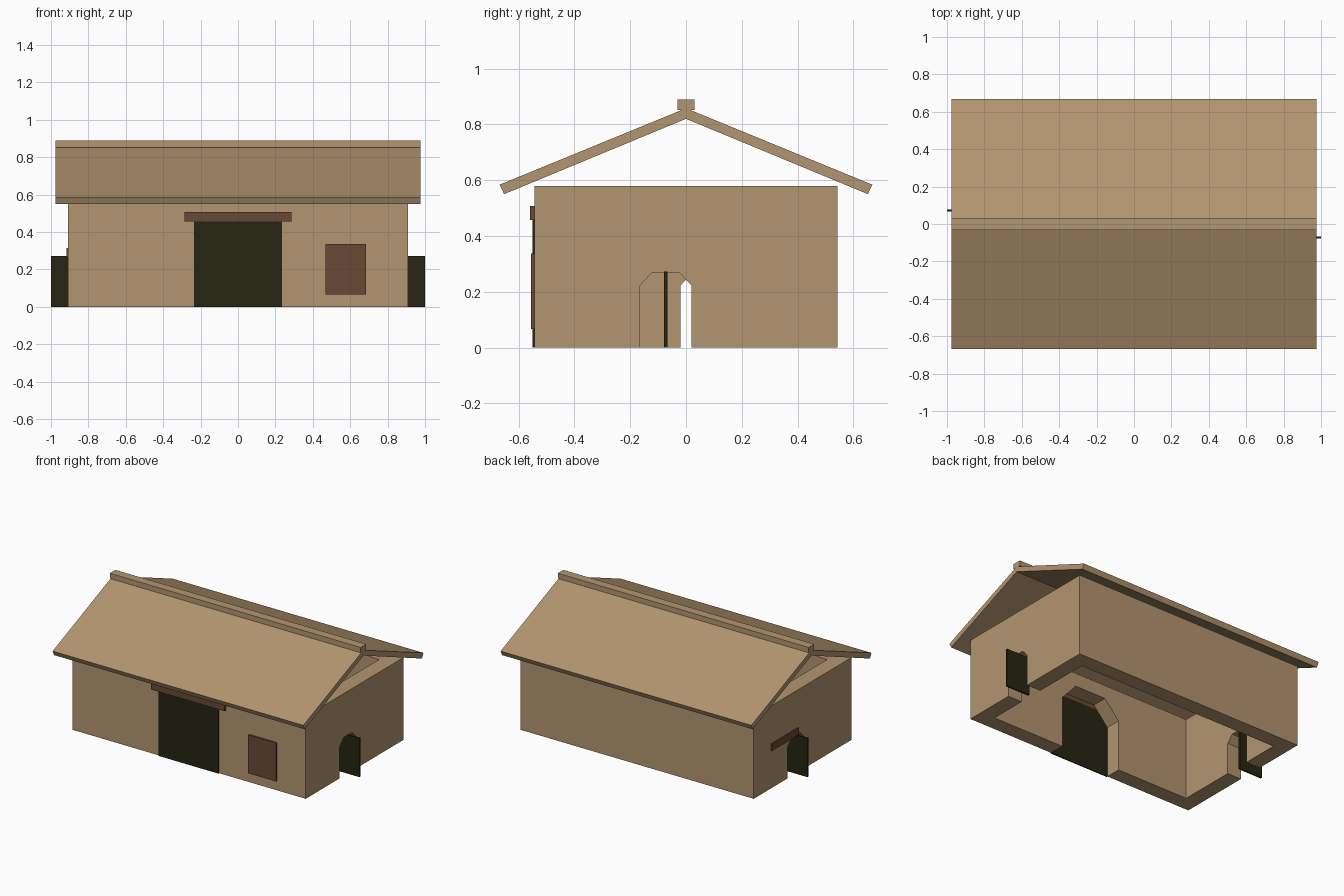
import bpy
import bmesh
from mathutils import Matrix, Vector

cube = bpy.data.objects.get("Cube")
if cube:
    bpy.data.objects.remove(cube, do_unlink=True)


def material(name, rgb):
    mat = bpy.data.materials.new(name)
    mat.use_nodes = True
    colour = (*rgb, 1)
    mat.diffuse_color = colour
    mat.node_tree.nodes["Principled BSDF"].inputs["Base Color"].default_value = colour
    return mat


SAND = material("sand plaster", (0.45, 0.30, 0.16))
BROWN = material("brown wood", (0.14, 0.065, 0.036))
DARK = material("dark wood", (0.019, 0.018, 0.006))

LENGTH, DEPTH, HEIGHT, THICK = 0.908, 0.543, 0.58, 0.11   # half length, half depth
ROOF = 0.977                                              # half roof length


def extrude(name, outline, depth, matrix, mat):
    """Extrude a flat outline along its local +z and place it with a matrix."""
    bm = bmesh.new()
    face = bm.faces.new([bm.verts.new((u, v, 0)) for u, v in outline])
    grown = bmesh.ops.extrude_face_region(bm, geom=[face])
    verts = [g for g in grown["geom"] if isinstance(g, bmesh.types.BMVert)]
    bmesh.ops.translate(bm, vec=(0, 0, depth), verts=verts)
    bmesh.ops.recalc_face_normals(bm, faces=bm.faces)
    bm.transform(matrix)
    mesh = bpy.data.meshes.new(name)
    bm.to_mesh(mesh)
    bm.free()
    mesh.materials.append(mat)
    obj = bpy.data.objects.new(name, mesh)
    bpy.context.collection.objects.link(obj)
    return obj


def box(name, low, high, mat):
    (x0, y0, z0), (x1, y1, z1) = low, high
    outline = [(x0, y0), (x1, y0), (x1, y1), (x0, y1)]
    return extrude(name, outline, z1 - z0, Matrix.Translation((0, 0, z0)), mat)


def frame(u, v, origin):
    """Matrix whose local x and y run along u and v."""
    u, v = Vector(u), Vector(v)
    m = Matrix((u, v, u.cross(v))).transposed().to_4x4()
    m.translation = origin
    return m


def wall_outline(half, centre=0, width=0, spring=0, top=0):
    """Wall seen flat, with an optional chamfered archway rising from the ground."""
    pts = [(-half, 0), (-half, HEIGHT), (half, HEIGHT), (half, 0)]
    if width:
        arch = [(width, 0), (width, spring), (width * 0.52, top)]
        pts += [(centre + a, z) for a, z in arch]
        pts += [(centre - a, z) for a, z in reversed(arch)]
    return pts


# Long walls, the front one with the wide archway
UP = (0, 0, 1)
extrude("front_wall", wall_outline(LENGTH, 0, 0.234, 0.36, 0.485), THICK,
        frame((-1, 0, 0), UP, (0, -DEPTH, 0)), SAND)
extrude("back_wall", wall_outline(LENGTH), THICK,
        frame((1, 0, 0), UP, (0, DEPTH, 0)), SAND)

# End walls with small archways, and doors standing open in them
SIDE_Y, SIDE_W = 0.0725, 0.0925
for side, s in (("left", 1), ("right", -1)):
    outline = wall_outline(DEPTH - THICK, -SIDE_Y, SIDE_W, 0.222, 0.27)
    extrude(f"{side}_end_wall", outline, THICK,
            frame((0, s, 0), UP, (s * (LENGTH - THICK), 0, 0)), SAND)
    x, y = s * LENGTH, -s * SIDE_Y
    box(f"{side}_door", (x - SIDE_W, y - 0.006, 0), (x + SIDE_W, y + 0.006, 0.273), DARK)

# Front door, lintels and shutter
box("front_door", (-0.234, -DEPTH - 0.008, 0), (0.234, -DEPTH, 0.457), DARK)
box("front_lintel", (-0.287, -DEPTH - 0.016, 0.457), (0.287, -DEPTH, 0.508), BROWN)
box("window_shutter", (0.468, -DEPTH - 0.012, 0.067), (0.685, -DEPTH, 0.337), BROWN)
box("right_lintel", (-LENGTH - 0.008, 0.05, 0.265), (-LENGTH, 0.35, 0.315), BROWN)

# Roof slopes and ridge cap, extruded along the length
for name, s in (("front_roof", -1), ("back_roof", 1)):
    slope = [(0, 0.82), (s * 0.652, 0.55), (s * 0.668, 0.584), (0, 0.858)]
    extrude(name, slope, 2 * ROOF, frame((0, 1, 0), UP, (-ROOF, 0, 0)), SAND)
box("ridge_cap", (-ROOF, -0.031, 0.852), (ROOF, 0.031, 0.889), SAND)
